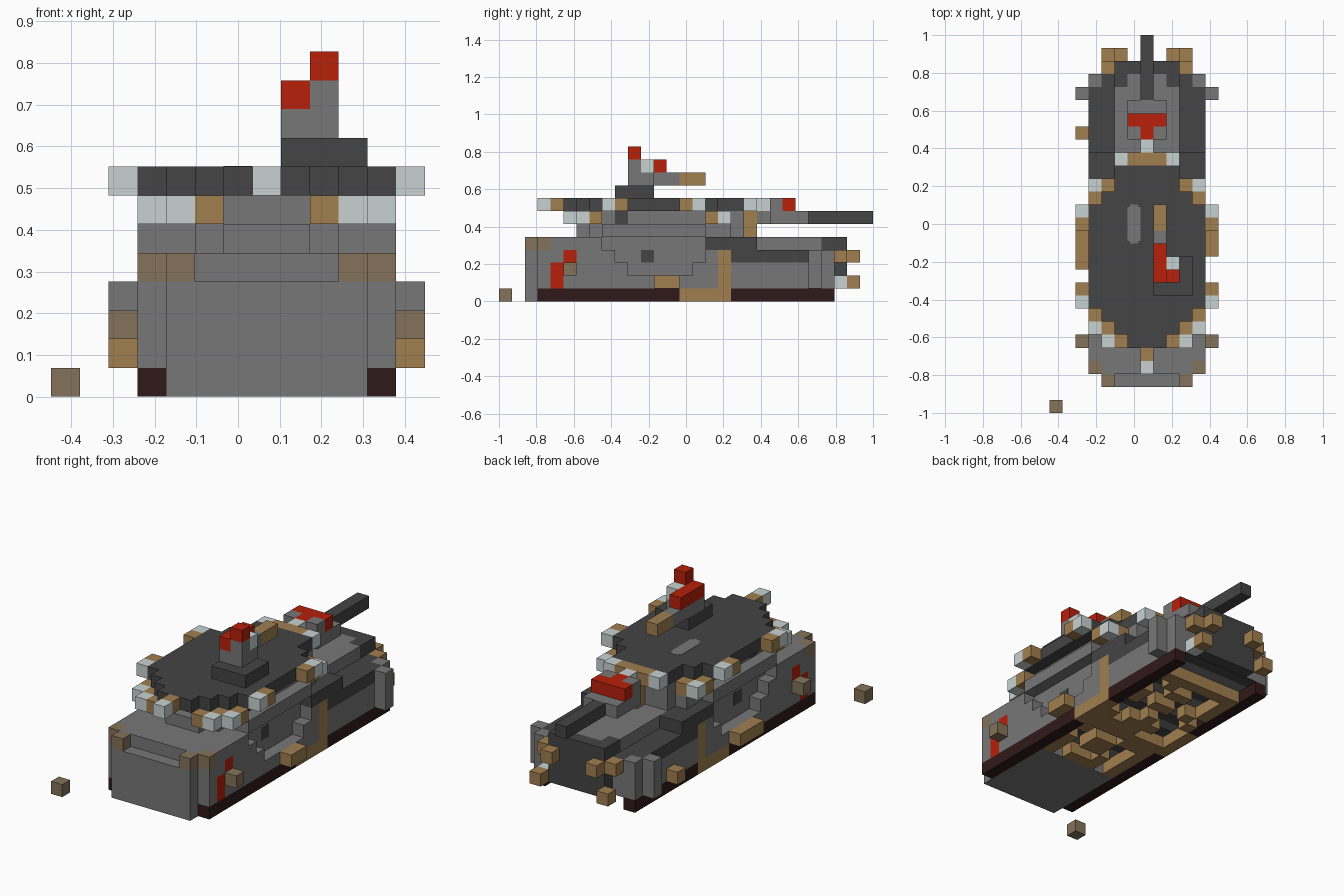
import bpy
import bmesh
import random
from mathutils import Vector

old = bpy.data.objects.get("Cube")
if old:
    bpy.data.objects.remove(old, do_unlink=True)

U = 2 / 29                       # edge of one block
ORIGIN = Vector((-6.5, -14.5, 0))


def material(name, r, g, b):
    m = bpy.data.materials.new(name)
    m.use_nodes = True
    m.diffuse_color = (r, g, b, 1)
    m.node_tree.nodes["Principled BSDF"].inputs["Base Color"].default_value = (r, g, b, 1)
    return m


GREY = material("armour grey", .185, .185, .185)
DARK = material("dark steel", .058, .058, .058)
LIGHT = material("pale grey", .58, .65, .64)
TAN = material("dusty tan", .35, .21, .08)
DULL = material("dull earth", .23, .17, .1)
RED = material("signal red", .48, .014, .003)
TREAD = material("tread brown", .03, .01, .01)


def blocks(name, mat, cells, mirror=False):
    """One object from boxes given as (x, y, z) starts with optional sizes, in blocks."""
    bm = bmesh.new()
    for c in cells:
        c = tuple(c) + (1,) * (6 - len(c))
        lo, size = Vector(c[:3]), Vector(c[3:])
        spots = [lo]
        if mirror:
            spots.append(Vector((15 - lo.x - size.x, lo.y, lo.z)))
        for p in spots:
            made = bmesh.ops.create_cube(bm, size=1)["verts"]
            for v in made:
                v.co = (p + size * .5 + v.co * size + ORIGIN) * U
    mesh = bpy.data.meshes.new(name)
    bm.to_mesh(mesh)
    bm.free()
    mesh.materials.append(mat)
    ob = bpy.data.objects.new(name, mesh)
    bpy.context.collection.objects.link(ob)
    return ob


def oval(name, mat, z, first, widths):
    """Stepped oval slab: one row per entry, centred on the middle column."""
    blocks(name, mat, [(7.5 - w / 2, first + n, z, w, 1, 1) for n, w in enumerate(widths)])


# Hull
blocks("hull_front", GREY, [(4, 2, 0, 7, 7, 4), (5, 3, 4, 5, 6, 1)])
blocks("hull_front_top", GREY, [(4, 3, 4, 1, 6, 1)], True)
blocks("hull_middle", GREY, [(4, 9, 1, 7, 9, 3), (4, 9, 4, 7, 7, 1), (5, 16, 4, 5, 2, 1)])
blocks("hull_rear", GREY, [(4, 18, 1, 7, 8, 2), (5, 18, 3, 5, 7, 2), (6, 25, 4, 3, 1, 1)])
blocks("rear_plate", DARK, [(5, 26, 1, 5, 1, 4), (5, 25, 3, 5, 1, 1)])
blocks("rear_rim", DARK, [(5, 25, 4)], True)

# Side walls with the stepped hollow under the turret and the red marking
blocks("side_wall", GREY, [
    (3, 3, 1, 1, 1, 2), (3, 5, 1, 1, 12, 1), (3, 18, 1, 1, 8, 2),
    (3, 5, 2, 1, 5, 1), (3, 15, 2, 1, 2, 1),
    (3, 3, 3, 1, 2, 1), (3, 6, 3, 1, 3, 1), (3, 16, 3), (3, 4, 4, 1, 4, 1),
], True)
blocks("side_marking", RED, [(3, 4, 1, 1, 1, 2), (3, 5, 3)], True)
blocks("hollow_patch", DARK, [(3.98, 11, 3, .1, 1, 1)], True)
blocks("fender", DARK, [(3, 18, 3, 2, 7, 1), (3, 16, 4, 2, 4, 1), (4, 25, 3)], True)
blocks("muddy_panel", TAN, [(3, 17, 1, 1, 1, 3)], True)
blocks("front_corner", DULL, [(4, 2, 4), (3, 3, 4)], True)
blocks("rear_pillar", GREY, [(2, 24, 1, 1, 1, 3), (3, 25, 3)], True)

# Treads
blocks("tread", TREAD, [(3, 3, 0, 1, 11, 1), (3, 18, 0, 1, 8, 1)], True)
blocks("tread_mud", TAN, [(3, 14, 0, 1, 4, 1)], True)

# Mud under the hull
random.seed(4)
mud = [(x, y, 0) for x in range(4, 11) for y in range(9, 24)
       if random.random() < (.6 if y < 18 else .3)]
blocks("belly_mud", TAN, mud)
blocks("belly_bars", DARK, [(4, y, .97, 7, 1, .1) for y in range(9, 26, 2)])

# Turret
oval("turret_base", GREY, 5, 6, [3, 5, 9, 9, 9, 9, 9, 9, 9, 9, 7, 7, 5])
oval("turret_body", GREY, 6, 7, [3, 7, 7, 7, 7, 7, 7, 7, 7, 7, 5, 5])
oval("turret_roof", DARK, 7, 5, [3, 5, 7, 9, 9, 9, 9, 9, 9, 9, 9, 7, 5, 5])
blocks("turret_patch", DARK, [(3.98, 9, 6, .1, 1, 1)], True)
blocks("roof_patch", GREY, [(6, 13.2, 7.92, 1, 2.6, .1), (6.2, 13, 7.92, .6, 3, .1)])

# Gun
blocks("mantlet", GREY, [(6, 21, 6, 3, 3, 1), (7, 20, 6)])
blocks("mantlet_shoulder", GREY, [(6, 21, 7)], True)
blocks("mantlet_cap", RED, [(6, 22, 7, 3, 1, 1), (7, 21, 7)])
blocks("gun_barrel", DARK, [(7, 24, 6, 1, 5, 1)])

# Cupola with the crewman and his weapon
blocks("cupola", DARK, [(8, 9, 8, 3, 3, 1)])
blocks("crew_body", GREY, [(8, 10, 9, 1, 4, 1), (9, 10, 9, 1, 1, 2), (9, 11, 9)])
blocks("crew_red", RED, [(8, 10, 10, 1, 3, 1), (9, 10, 11)])
blocks("crew_face", LIGHT, [(9, 11, 10)])
blocks("crew_weapon", TAN, [(8, 14, 9, 1, 2, 1)])

# Studs around the turret
blocks("pale_studs", LIGHT, [
    (2, 8, 7), (2, 15, 7), (3, 6, 6), (4, 5, 6), (3, 17, 6), (5, 19, 7),
], True)
blocks("tan_studs", TAN, [
    (2, 9, 7), (2, 14, 7), (3, 7, 6), (4, 6, 6), (5, 5, 6), (3, 16, 6), (4, 17, 6),
], True)
blocks("pale_end_studs", LIGHT, [(7, 3, 7), (7, 20, 7)])
blocks("tan_end_studs", TAN, [(7, 4, 7), (6, 19, 7, 3, 1, 1), (7, 19, 5, 1, 1, 2)])

# Clods on the hull sides and tail
blocks("side_clods", TAN, [(2, 12, 1, 1, 2, 1)], True)
blocks("extra_side_clods", TAN, [(2, 11, 1), (2, 21, 1)])
blocks("side_lumps", DULL, [(2, 5, 2)], True)
blocks("tail_clods", TAN, [(4, 26, 3), (5, 27, 3), (4, 27, 1)], True)
blocks("tail_stud", LIGHT, [(10, 26, 1)])
blocks("loose_clod", DULL, [(0, 0, 0)])
